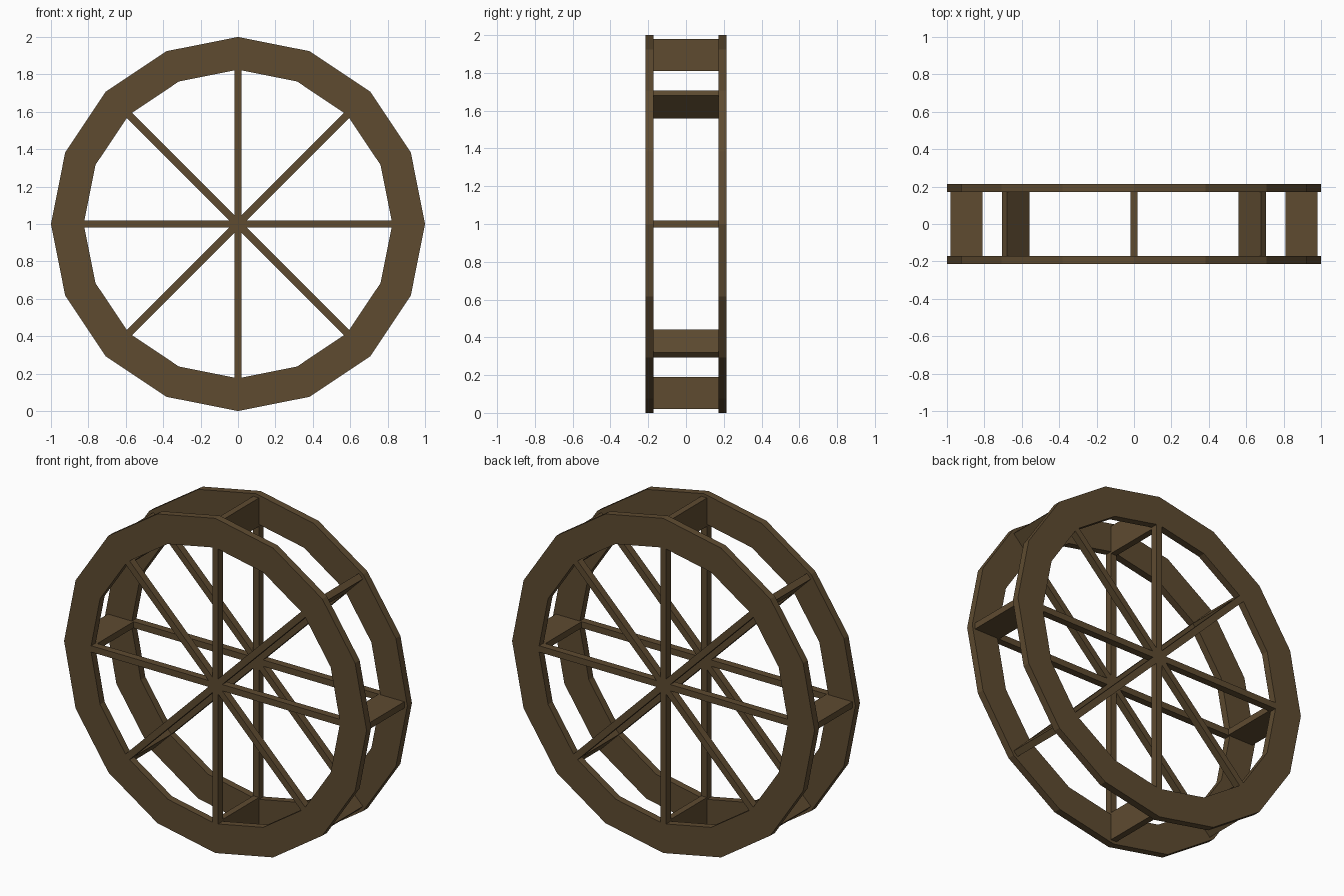
import bpy, bmesh, math
from mathutils import Matrix, Vector

default = bpy.data.objects.get("Cube")
if default:
    bpy.data.objects.remove(default, do_unlink=True)

SIDES = 16
OUTER, INNER = 1.0, 0.825        # rim radii
Y_IN, Y_OUT = 0.171, 0.214       # rim depth range
BAR = 0.038                      # spoke and paddle thickness
CENTRE = Vector((0, 0, 1))

wood = bpy.data.materials.new("dark brown wood")
colour = (0.112, 0.070, 0.030, 1)
wood.use_nodes = True
wood.diffuse_color = colour
bsdf = wood.node_tree.nodes["Principled BSDF"]
bsdf.inputs["Base Color"].default_value = colour
bsdf.inputs["Roughness"].default_value = 0.9


def finish(name, bm):
    bmesh.ops.recalc_face_normals(bm, faces=bm.faces)
    mesh = bpy.data.meshes.new(name)
    bm.to_mesh(mesh)
    bm.free()
    mesh.materials.append(wood)
    obj = bpy.data.objects.new(name, mesh)
    obj.location = CENTRE
    bpy.context.collection.objects.link(obj)
    return obj


def add_box(bm, size, offset, angle):
    """Box placed by offset, then turned about the axle."""
    matrix = (Matrix.Rotation(angle, 4, 'Y') @ Matrix.Translation(offset)
              @ Matrix.Diagonal((*size, 1)))
    bmesh.ops.create_cube(bm, size=1, matrix=matrix)


def rim(name, y0, y1):
    """Flat many-sided ring with a rectangular section."""
    bm = bmesh.new()
    section = [(OUTER, y0), (OUTER, y1), (INNER, y1), (INNER, y0)]
    loops = []
    for i in range(SIDES):
        a = math.tau * i / SIDES
        loops.append([bm.verts.new((r * math.cos(a), y, r * math.sin(a)))
                      for r, y in section])
    for i, here in enumerate(loops):
        there = loops[(i + 1) % SIDES]
        for j in range(4):
            k = (j + 1) % 4
            bm.faces.new((here[j], here[k], there[k], there[j]))
    return finish(name, bm)


# Rims and their spokes, front and back
for label, side in (("front", -1), ("back", 1)):
    rim(label + "_rim", side * Y_IN, side * Y_OUT)
    bm = bmesh.new()
    mid = side * (Y_IN + Y_OUT) / 2
    for i in range(4):
        add_box(bm, (2 * INNER, Y_OUT - Y_IN, BAR), (0, mid, 0),
                i * math.pi / 4)
    finish(label + "_spokes", bm)

# Paddle boards joining the two rims
bm = bmesh.new()
for i in range(8):
    add_box(bm, (0.17, 2 * Y_IN, BAR), (0.895, 0, 0), i * math.pi / 4)
finish("paddles", bm)
